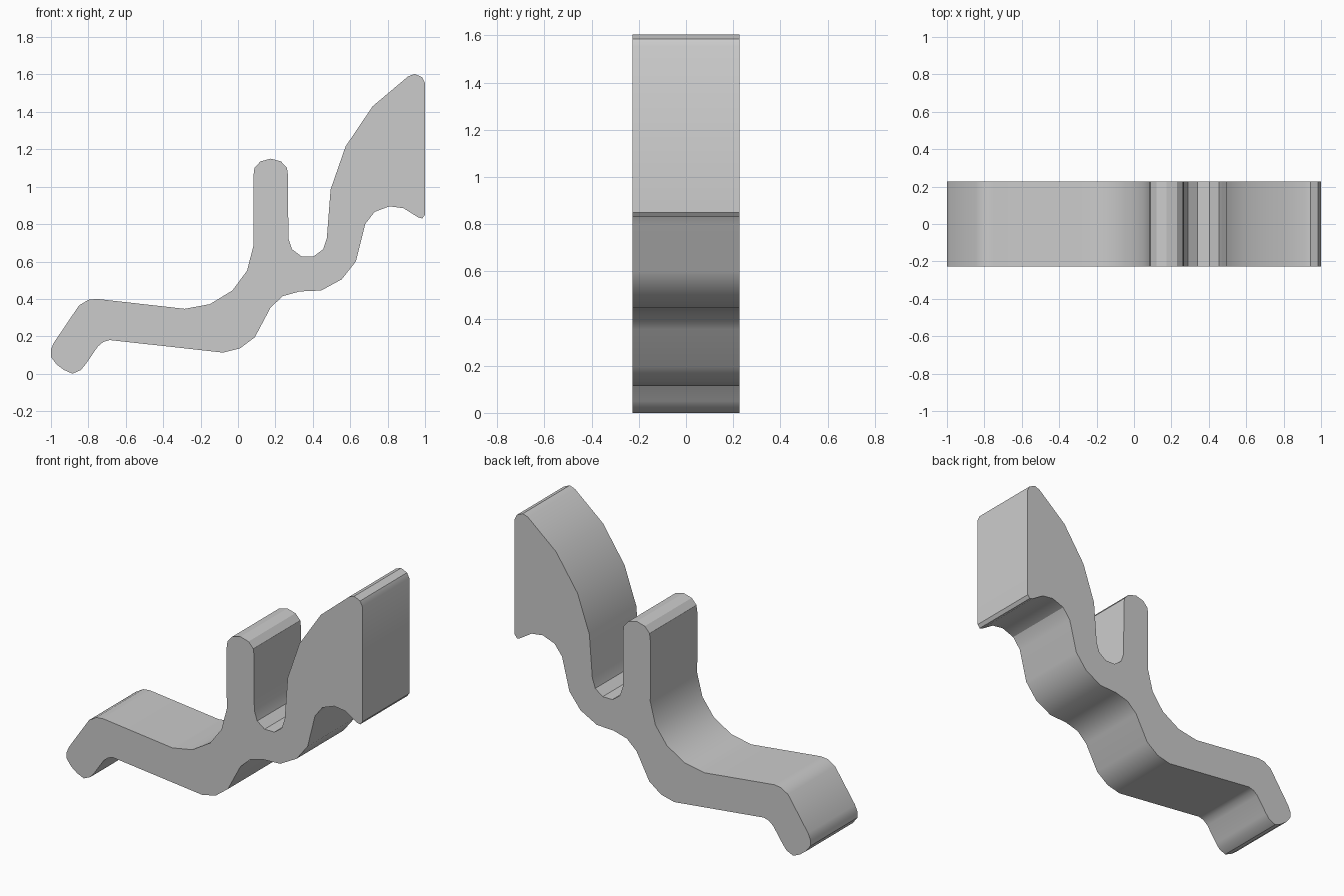
import bpy
import bmesh
import math
from mathutils import Vector

HALF_WIDTH = 0.227

cube = bpy.data.objects.get("Cube")
if cube:
    bpy.data.objects.remove(cube, do_unlink=True)


def make_material(name, colour):
    material = bpy.data.materials.new(name)
    material.use_nodes = True
    material.diffuse_color = colour
    shader = next(n for n in material.node_tree.nodes if n.type == "BSDF_PRINCIPLED")
    shader.inputs["Base Color"].default_value = colour
    return material


def extrude_profile(name, outline, material):
    """Extrude a closed side profile evenly to front and back."""
    mesh = bpy.data.meshes.new(name)
    bm = bmesh.new()
    corners = [bm.verts.new((x, -HALF_WIDTH, z)) for x, z in outline]
    face = bm.faces.new(corners)
    swept = bmesh.ops.extrude_face_region(bm, geom=[face])["geom"]
    moved = [item for item in swept if isinstance(item, bmesh.types.BMVert)]
    bmesh.ops.translate(bm, verts=moved, vec=Vector((0, 2 * HALF_WIDTH, 0)))
    bmesh.ops.recalc_face_normals(bm, faces=bm.faces[:])
    bm.to_mesh(mesh)
    bm.free()
    mesh.materials.append(material)
    part = bpy.data.objects.new(name, mesh)
    bpy.context.collection.objects.link(part)
    bpy.ops.object.select_all(action="DESELECT")
    part.select_set(True)
    bpy.context.view_layer.objects.active = part
    bpy.ops.object.shade_smooth_by_angle(angle=math.radians(30))
    return part


# Rounded foot at the low end
foot = [(-.985, .165), (-1, .13), (-1, .09), (-.97, .05), (-.93, .02),
        (-.885, 0), (-.84, .02), (-.815, .05)]

# Underside of the arm, rising in a double bend
underside = [(-.75, .145), (-.72, .17), (-.685, .18), (-.08, .113),
             (.01, .135), (.09, .195), (.175, .355), (.24, .415),
             (.33, .44), (.445, .445), (.555, .505), (.63, .6),
             (.68, .8), (.73, .865), (.81, .895), (.885, .885)]

# Tall end plate with a flat outer face and a curved back
end_plate = [(.965, .835), (.985, .83), (1, .85), (1, 1.555),
             (.985, 1.585), (.945, 1.603), (.91, 1.59), (.72, 1.43),
             (.575, 1.215), (.495, .985)]

# U-shaped slot, mirrored about its centre line
slot_centre = .372
slot_side = [(.475, .725), (.455, .665), (.405, .628)]
slot = slot_side + [(2 * slot_centre - x, z) for x, z in reversed(slot_side)]

# Upright post with a rounded top, mirrored about its centre line
post_centre = .175
post_side = [(.268, 1.055), (.262, 1.1), (.23, 1.135)]
post = (post_side + [(post_centre, 1.15)]
        + [(2 * post_centre - x, z) for x, z in reversed(post_side)])

# Upper side of the arm, back down to the foot
upper_side = [(.083, .685), (.048, .55), (-.03, .445), (-.15, .372),
              (-.285, .347), (-.755, .4), (-.8, .395), (-.85, .365)]

grey = make_material("plain grey", (0.6, 0.6, 0.6, 1))
extrude_profile("clip_body", foot + underside + end_plate + slot + post + upper_side, grey)
